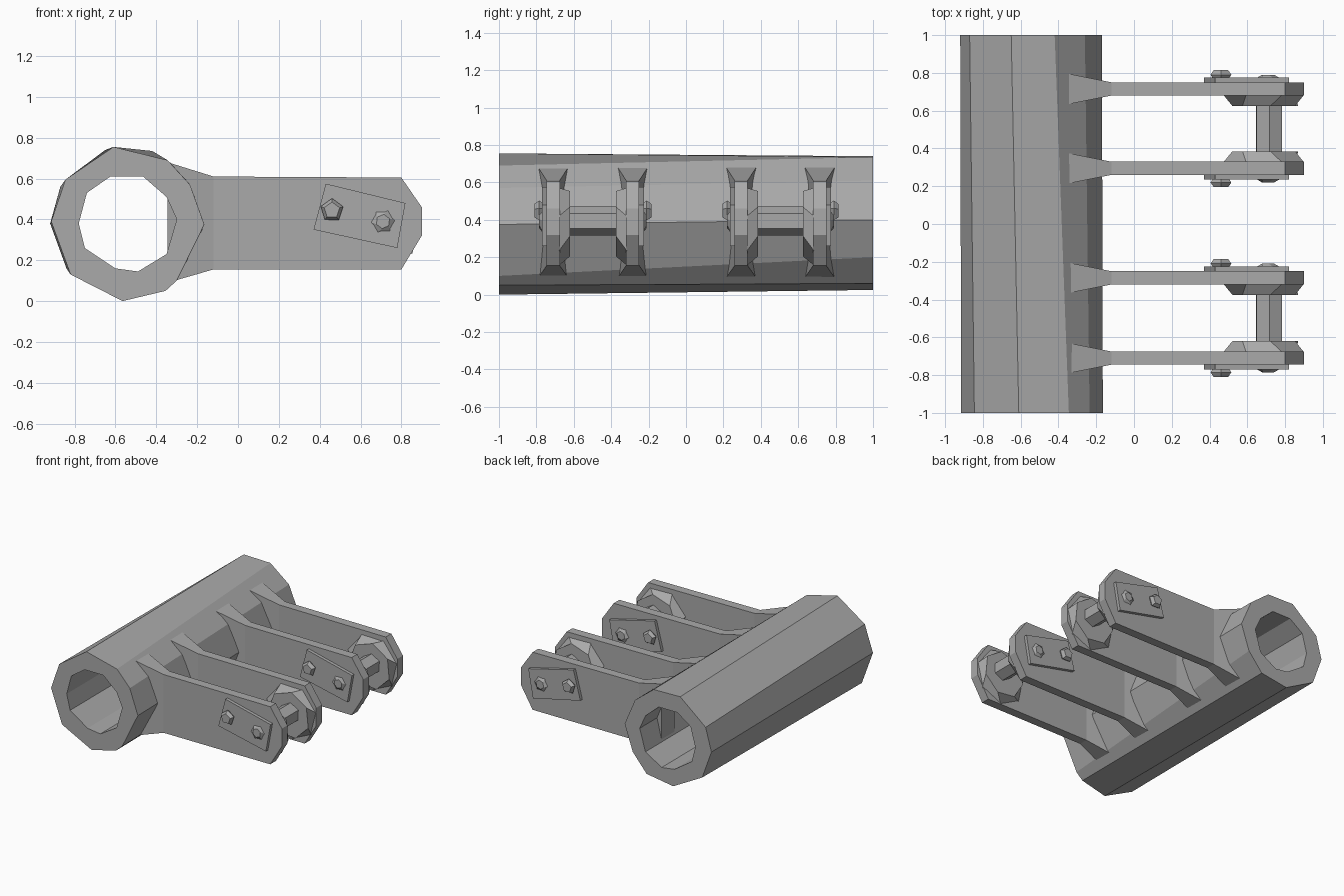
import bpy, bmesh, math

cube = bpy.data.objects.get("Cube")
if cube:
    bpy.data.objects.remove(cube, do_unlink=True)

metal = bpy.data.materials.new("grey_metal")
metal.use_nodes = True
GREY = (0.4, 0.4, 0.4, 1)
metal.diffuse_color = GREY
metal.node_tree.nodes["Principled BSDF"].inputs["Base Color"].default_value = GREY


def loft(name, rings, closed=False):
    """Skin a list of equal rings; cap the ends or join last to first."""
    bm = bmesh.new()
    loops = [[bm.verts.new(p) for p in ring] for ring in rings]
    n = len(loops[0])
    pairs = list(zip(loops, loops[1:]))
    if closed:
        pairs.append((loops[-1], loops[0]))
    else:
        bm.faces.new(loops[0])
        bm.faces.new(loops[-1])
    for a, b in pairs:
        for i in range(n):
            j = (i + 1) % n
            bm.faces.new((a[i], a[j], b[j], b[i]))
    bmesh.ops.recalc_face_normals(bm, faces=bm.faces)
    mesh = bpy.data.meshes.new(name)
    bm.to_mesh(mesh)
    bm.free()
    mesh.materials.append(metal)
    obj = bpy.data.objects.new(name, mesh)
    bpy.context.collection.objects.link(obj)
    return obj


def at_y(outline, y):
    return [(x, y, z) for x, z in outline]


def polygon(x, z, radius, sides, turn=0.0):
    angles = [turn + math.tau * i / sides for i in range(sides)]
    return [(x + radius * math.cos(a), z + radius * math.sin(a)) for a in angles]


# Hollow main tube with slightly uneven end outlines
front = [(-.915, .39), (-.845, .595), (-.61, .755), (-.345, .69), (-.235, .57),
         (-.165, .375), (-.30, .10), (-.355, .05), (-.565, 0), (-.82, .13)]
back = [(-.92, .38), (-.87, .56), (-.65, .74), (-.42, .735), (-.26, .61),
        (-.17, .40), (-.24, .2), (-.36, .06), (-.59, .025), (-.84, .16)]
bore = [(-.78, .38), (-.74, .53), (-.625, .61), (-.465, .61), (-.35, .51),
        (-.30, .40), (-.35, .23), (-.49, .145), (-.60, .16), (-.75, .26)]
loft("main_tube", [at_y(front, -1), at_y(back, 1), at_y(bore, 1), at_y(bore, -1)], closed=True)

# Arm sections: x, half width, bottom, top
sections = [(-.345, .08, .09, .68), (-.12, .035, .155, .61),
            (.8, .035, .155, .605), (.9, .035, .32, .46)]
strap = [(.43, .575), (.82, .48), (.78, .26), (.37, .35)]

# Arms with hardware; "out" points away from the partner arm
arms = [("front_outer", -.71, -1), ("front_inner", -.285, 1),
        ("back_inner", .295, -1), ("back_outer", .715, 1)]
for label, y, out in arms:
    loft(label + "_arm", [[(x, y - w, lo), (x, y + w, lo), (x, y + w, hi), (x, y - w, hi)]
                          for x, w, lo, hi in sections])
    loft(label + "_strap", [at_y(strap, y + out * .03), at_y(strap, y + out * .06)])
    loft(label + "_bolt", [at_y(polygon(.46, .445, .04, 5, .3), y + out * .05),
                           at_y(polygon(.46, .445, .058, 5, .3), y + out * .075),
                           at_y(polygon(.46, .445, .04, 5, .3), y + out * .1)])
    loft(label + "_pin_end", [at_y(polygon(.71, .39, .075, 6), y + out * .05),
                              at_y(polygon(.71, .39, .035, 6, .4), y + out * .075)])
    loft(label + "_collar", [at_y(polygon(.685, .375, .22, 7, .2), y - out * .03),
                             at_y(polygon(.70, .375, .18, 7, .55), y - out * .09)])

# Cross pins joining each pair of arms
for label, y0, y1 in [("front_pin", -.72, -.28), ("back_pin", .29, .72)]:
    outline = polygon(.715, .395, .078, 6, .5)
    loft(label, [at_y(outline, y0), at_y(outline, y1)])
